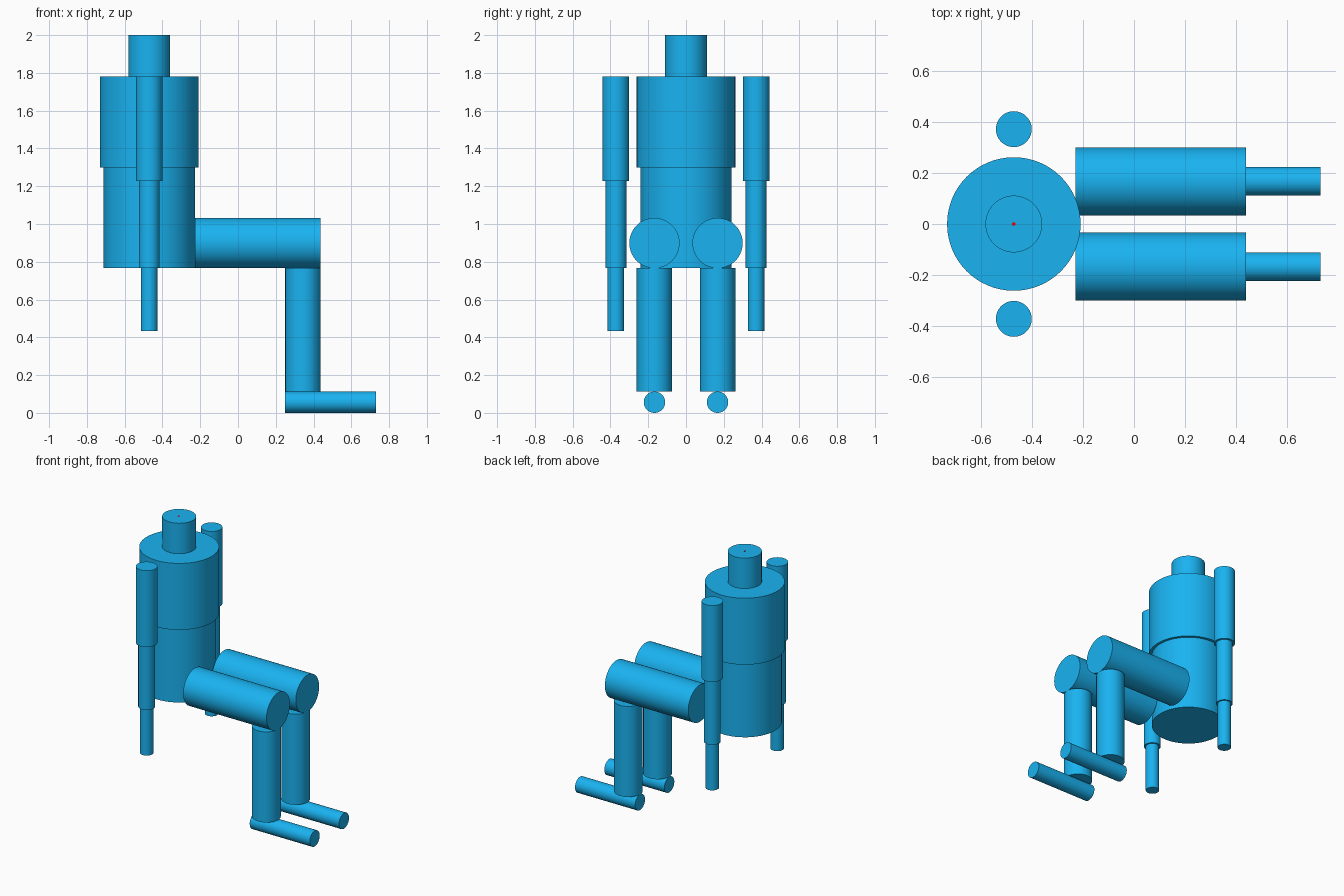
import bpy
from math import pi, radians

if "Cube" in bpy.data.objects:
    bpy.data.objects.remove(bpy.data.objects["Cube"])


def material(name, color):
    m = bpy.data.materials.new(name)
    m.diffuse_color = color
    m.use_nodes = True
    m.node_tree.nodes["Principled BSDF"].inputs["Base Color"].default_value = m.diffuse_color
    return m


BLUE = material("body_blue", (0.01, 0.45, 0.88, 1))
RED = material("marker_red", (0.9, 0.0, 0.0, 1))
BODY_X = -0.47


def rod(name, center, radius, length, along_x=False, mat=BLUE):
    """Capped smooth cylinder, upright or lying along x."""
    bpy.ops.mesh.primitive_cylinder_add(
        vertices=64, radius=radius, depth=length, location=center,
        rotation=(0, pi / 2 if along_x else 0, 0))
    ob = bpy.context.object
    ob.name = name
    ob.data.materials.append(mat)
    bpy.ops.object.shade_smooth_by_angle(angle=radians(30))
    return ob


def upright(name, x, y, radius, z0, z1, mat=BLUE):
    return rod(name, (x, y, (z0 + z1) / 2), radius, z1 - z0, mat=mat)


def lying(name, x0, x1, y, z, radius):
    return rod(name, ((x0 + x1) / 2, y, z), radius, x1 - x0, along_x=True)


# Trunk and head
upright("lower_torso", BODY_X, 0, 0.242, 0.767, 1.30)
upright("upper_torso", BODY_X, 0, 0.261, 1.30, 1.78)
upright("head", BODY_X, 0, 0.111, 1.78, 2.0)
# Tiny red marker on the crown
upright("crown_marker", BODY_X, 0, 0.007, 1.98, 2.001, RED)

for side, s in (("right", -1), ("left", 1)):
    # Arms
    ay = s * 0.371
    upright(side + "_upper_arm", BODY_X, ay, 0.07, 1.228, 1.78)
    upright(side + "_forearm", BODY_X, ay, 0.055, 0.767, 1.228)
    upright(side + "_hand", BODY_X, ay, 0.044, 0.433, 0.767)
    # Legs
    ly = s * 0.167
    lying(side + "_thigh", -0.228, 0.438, ly, 0.899, 0.133)
    upright(side + "_shin", 0.344, ly, 0.094, 0.113, 0.767)
    lying(side + "_foot", 0.25, 0.73, ly, 0.0565, 0.0565)
